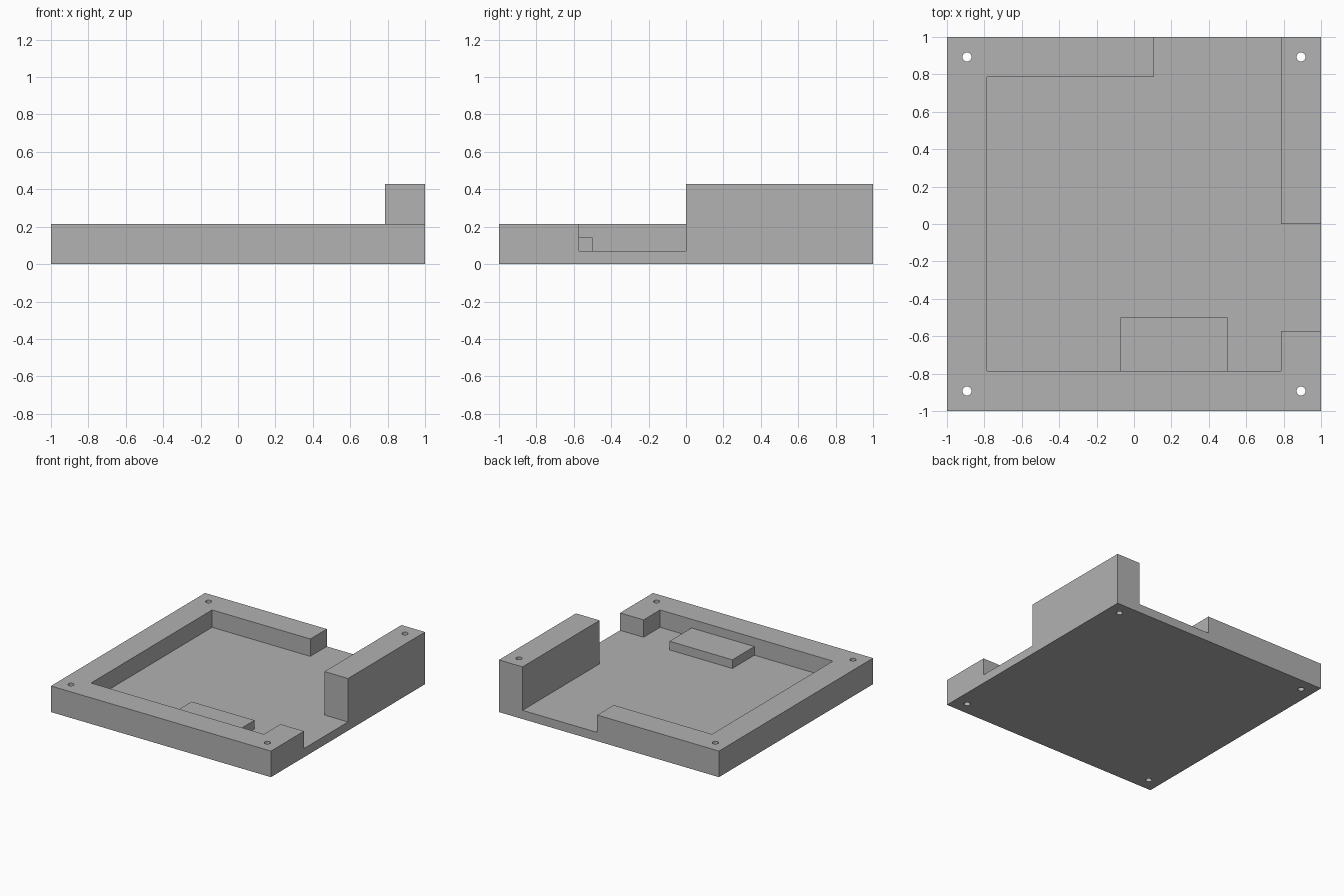
import bpy, bmesh

if "Cube" in bpy.data.objects:
    bpy.data.objects.remove(bpy.data.objects["Cube"], do_unlink=True)

U = 1 / 14                                  # modelling grid step
FLOOR, PAD_TOP, RIM, TALL = U, 2 * U, 3 * U, 6 * U
INNER = 1 - 3 * U                           # inside face of the rim
OUT = 1.2                                   # cutters reach past the body

grey = bpy.data.materials.new("plain grey")
grey.use_nodes = True
colour = (0.445, 0.445, 0.445, 1)
grey.diffuse_color = colour
grey.node_tree.nodes["Principled BSDF"].inputs["Base Color"].default_value = colour


def prism(name, outline, low, high):
    """Extrude a counter-clockwise outline between two heights."""
    bm = bmesh.new()
    face = bm.faces.new([bm.verts.new((x, y, low)) for x, y in outline])
    top = bmesh.ops.extrude_face_region(bm, geom=[face])["geom"]
    bmesh.ops.translate(bm, vec=(0, 0, high - low),
                        verts=[v for v in top if isinstance(v, bmesh.types.BMVert)])
    bmesh.ops.recalc_face_normals(bm, faces=bm.faces)
    mesh = bpy.data.meshes.new(name)
    bm.to_mesh(mesh)
    bm.free()
    mesh.materials.append(grey)
    obj = bpy.data.objects.new(name, mesh)
    bpy.context.collection.objects.link(obj)
    return obj


def rect(x0, x1, y0, y1):
    return [(x0, y0), (x1, y0), (x1, y1), (x0, y1)]


def combine(body, tool, operation):
    """Apply a boolean and discard the tool."""
    mod = body.modifiers.new(tool.name, "BOOLEAN")
    mod.operation, mod.object, mod.solver = operation, tool, "EXACT"
    bpy.context.view_layer.objects.active = body
    bpy.ops.object.modifier_apply(modifier=mod.name)
    bpy.data.objects.remove(tool, do_unlink=True)


# Full block, then everything but the tall wall lowered to rim height
tray = prism("tray_body", rect(-1, 1, -1, 1), 0, TALL)
combine(tray, prism("rim_cutter", [(-OUT, -OUT), (OUT, -OUT), (OUT, 0), (INNER, 0),
                                   (INNER, OUT), (-OUT, OUT)], RIM, OUT), "DIFFERENCE")

# Pocket with openings through the left side and the back
gap_front, gap_back = -8 * U, 1.5 * U
combine(tray, prism("pocket_cutter", [
    (-INNER, -INNER), (INNER, -INNER), (INNER, gap_front), (OUT, gap_front),
    (OUT, 0), (INNER, 0), (INNER, OUT), (gap_back, OUT),
    (gap_back, INNER), (-INNER, INNER)], FLOOR, OUT), "DIFFERENCE")

# Raised pad against the front rim
combine(tray, prism("raised_pad", rect(-U, 7 * U, -INNER - U, -7 * U),
                    FLOOR / 2, PAD_TOP), "UNION")

# Screw holes through the corners
for x in (-1, 1):
    for y in (-1, 1):
        bpy.ops.mesh.primitive_cylinder_add(
            vertices=32, radius=0.024, depth=2,
            location=(x * (1 - 1.5 * U), y * (1 - 1.5 * U), 0))
        hole = bpy.context.object
        hole.name = "screw_hole_cutter"
        hole.data.materials.append(grey)
        combine(tray, hole, "DIFFERENCE")

# Smooth hole walls, crisp edges elsewhere
bpy.ops.object.select_all(action="DESELECT")
tray.select_set(True)
bpy.context.view_layer.objects.active = tray
bpy.ops.object.shade_smooth_by_angle()
